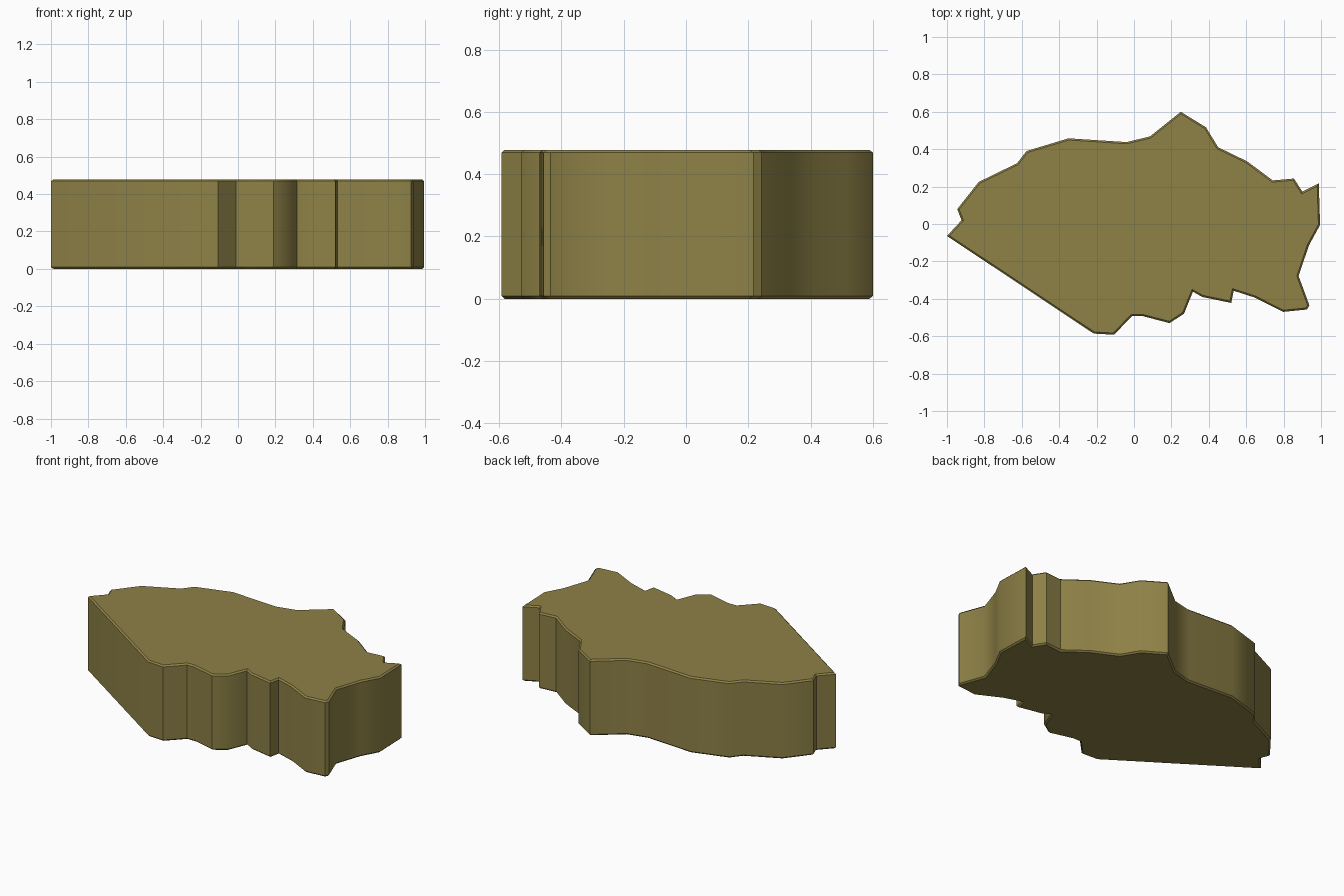
import bpy, bmesh, math

if "Cube" in bpy.data.objects:
    bpy.data.objects.remove(bpy.data.objects["Cube"])

HEIGHT = 0.478
BEVEL = 0.009

# Outline of the slab seen from above
OUTLINE = [
    (-1.0, -.064), (-.922, .02), (-.945, .08), (-.83, .225), (-.625, .325), (-.575, .39),
    (-.35, .458), (-.04, .438), (.085, .468), (.25, .6), (.385, .517), (.45, .41),
    (.605, .335), (.742, .233), (.855, .243), (.9, .173), (.988, .217), (.995, -.005),
    (.935, -.115), (.88, -.278), (.938, -.435), (.925, -.457), (.797, -.47), (.645, -.393),
    (.533, -.357), (.52, -.422), (.365, -.39), (.315, -.362), (.267, -.48), (.19, -.53),
    (.045, -.492), (-.01, -.492), (-.107, -.592), (-.215, -.586),
]

# Extruded slab
bm = bmesh.new()
base = bm.faces.new([bm.verts.new((x, y, 0)) for x, y in OUTLINE])
ext = bmesh.ops.extrude_face_region(bm, geom=[base])
for v in ext["geom"]:
    if isinstance(v, bmesh.types.BMVert):
        v.co.z = HEIGHT
bmesh.ops.recalc_face_normals(bm, faces=bm.faces)

# Thin chamfer around the top and bottom rims
rims = [e for e in bm.edges if abs(e.verts[0].co.z - e.verts[1].co.z) < 1e-4]
bmesh.ops.bevel(bm, geom=rims, offset=BEVEL, offset_type='OFFSET', segments=1,
                profile=0.5, affect='EDGES')

mesh = bpy.data.meshes.new("region_slab")
bm.to_mesh(mesh)
bm.free()
slab = bpy.data.objects.new("region_slab", mesh)
bpy.context.collection.objects.link(slab)

# Olive colour
mat = bpy.data.materials.new("olive")
mat.diffuse_color = (0.27, 0.22, 0.062, 1)
mat.use_nodes = True
mat.node_tree.nodes["Principled BSDF"].inputs["Base Color"].default_value = mat.diffuse_color
mesh.materials.append(mat)

# Smooth walls with crisp corners
bpy.context.view_layer.objects.active = slab
slab.select_set(True)
bpy.ops.object.shade_smooth_by_angle(angle=math.radians(40))
